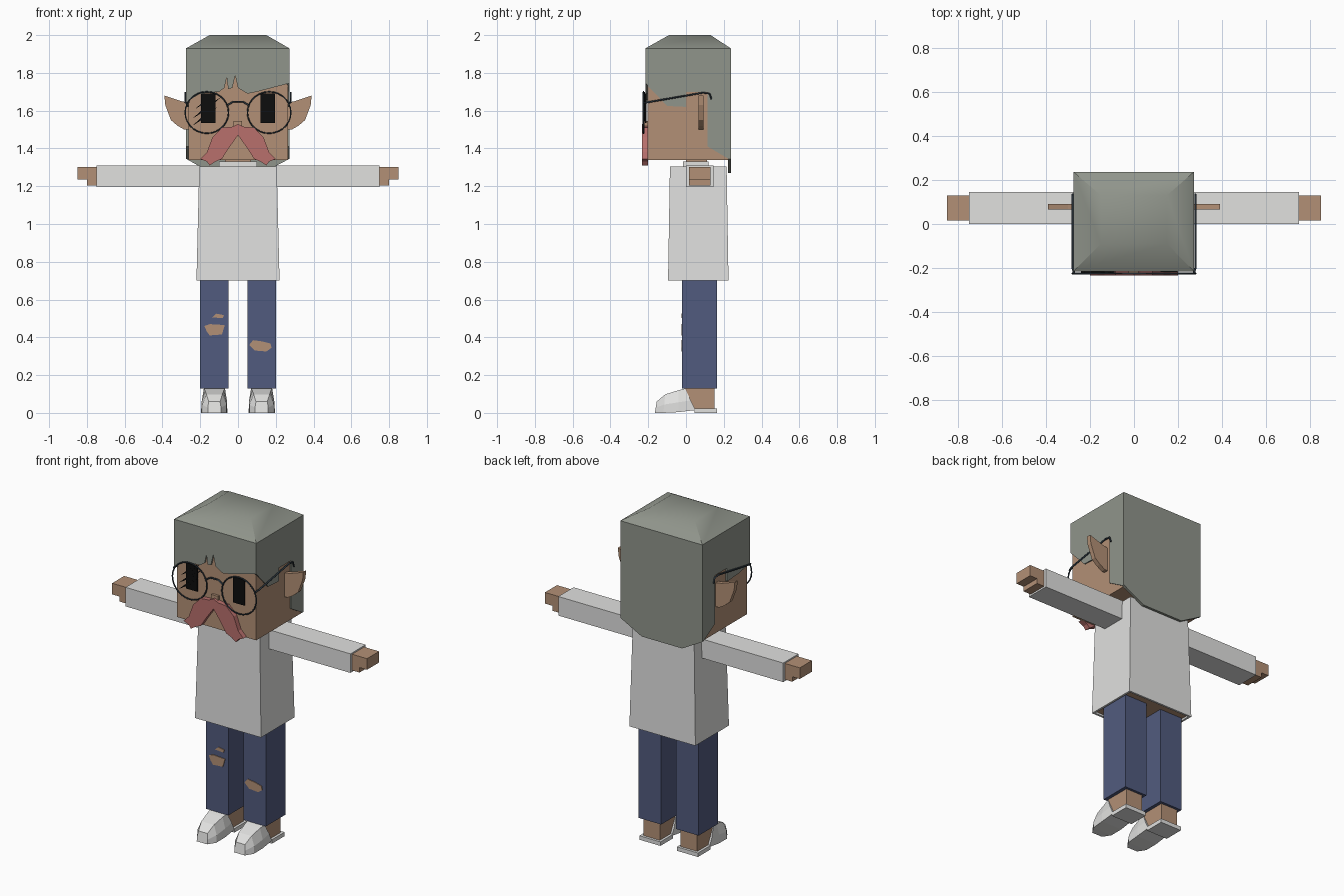
import bpy, bmesh, math
from mathutils import Vector

if "Cube" in bpy.data.objects:
    bpy.data.objects.remove(bpy.data.objects["Cube"])


def material(name, r, g, b):
    m = bpy.data.materials.new(name)
    m.use_nodes = True
    m.diffuse_color = (r, g, b, 1)
    bsdf = m.node_tree.nodes["Principled BSDF"]
    bsdf.inputs["Base Color"].default_value = (r, g, b, 1)
    bsdf.inputs["Roughness"].default_value = 0.8
    return m


SKIN = material("warm skin", 0.45, 0.28, 0.18)
HAIR = material("grey green hair", 0.28, 0.30, 0.26)
CLOTH = material("off white cloth", 0.75, 0.75, 0.74)
DENIM = material("blue denim", 0.083, 0.105, 0.21)
RED = material("dusty red", 0.48, 0.16, 0.15)
FRAME = material("dark steel", 0.03, 0.045, 0.06)
BLACK = material("black", 0.004, 0.004, 0.004)


def loft(name, rings, mat, cap_start=True, cap_end=True):
    """Bridge equal-length rings of points into a closed skin."""
    bm = bmesh.new()
    vs = [[bm.verts.new(p) for p in ring] for ring in rings]
    n = len(vs[0])
    for a, b in zip(vs, vs[1:]):
        for i in range(n):
            j = (i + 1) % n
            bm.faces.new((a[i], a[j], b[j], b[i]))
    if cap_start:
        bm.faces.new(vs[0][::-1])
    if cap_end:
        bm.faces.new(vs[-1])
    bmesh.ops.recalc_face_normals(bm, faces=bm.faces)
    me = bpy.data.meshes.new(name)
    bm.to_mesh(me)
    bm.free()
    me.materials.append(mat)
    ob = bpy.data.objects.new(name, me)
    bpy.context.collection.objects.link(ob)
    return ob


def rect(x0, x1, y0, y1, z):
    return [(x0, y0, z), (x1, y0, z), (x1, y1, z), (x0, y1, z)]


def box(name, x, y, z, mat):
    return loft(name, [rect(*x, *y, z[0]), rect(*x, *y, z[1])], mat)


def front_plate(name, pts, y0, y1, mat):
    """Outline in x and z, thick along y."""
    return loft(name, [[(x, y, z) for x, z in pts] for y in (y0, y1)], mat)


def side_plate(name, pts, x0, x1, mat):
    """Outline in y and z, thick along x."""
    return loft(name, [[(x, y, z) for y, z in pts] for x in (x0, x1)], mat)


def tube(name, pts, radius, mat, closed=False):
    cu = bpy.data.curves.new(name, 'CURVE')
    cu.dimensions = '3D'
    cu.bevel_depth = radius
    cu.bevel_resolution = 1
    cu.use_fill_caps = True
    sp = cu.splines.new('POLY')
    sp.points.add(len(pts) - 1)
    for p, co in zip(sp.points, pts):
        p.co = (*co, 1)
    sp.use_cyclic_u = closed
    cu.materials.append(mat)
    ob = bpy.data.objects.new(name, cu)
    bpy.context.collection.objects.link(ob)
    return ob


# Head and hair shell
box("head", (-0.262, 0.265), (-0.205, 0.225), (1.34, 1.92), SKIN)
cap = loft("hair_top", [rect(-0.275, 0.272, -0.215, 0.237, 1.90),
                        rect(-0.275, 0.272, -0.215, 0.237, 1.93),
                        rect(-0.15, 0.15, -0.09, 0.13, 2.0)], HAIR)
bpy.context.view_layer.objects.active = cap
cap.select_set(True)
bpy.ops.object.shade_smooth_by_angle(angle=math.radians(40))
cap.select_set(False)

fringe = [(-0.275, 1.93), (-0.275, 1.645), (-0.2, 1.69), (-0.1, 1.70), (-0.072, 1.72),
          (-0.06, 1.775), (-0.052, 1.715), (-0.03, 1.72), (-0.015, 1.785),
          (0, 1.72), (0.05, 1.69), (0.1, 1.70), (0.272, 1.745), (0.272, 1.93)]
front_plate("hair_fringe", fringe, -0.215, -0.2, HAIR)
front_plate("hair_back", [(-0.275, 1.93), (-0.275, 1.345), (-0.14, 1.27),
                          (0.13, 1.27), (0.272, 1.345), (0.272, 1.93)], 0.222, 0.237, HAIR)
for side, xs, z_front in (("right", (-0.275, -0.258), 1.645), ("left", (0.26, 0.272), 1.745)):
    side_plate("hair_" + side,
               [(-0.215, 1.93), (0.237, 1.93), (0.237, 1.345), (0.225, 1.345), (0.115, 1.41),
                (0.115, 1.70), (0, 1.70), (0, 1.62), (-0.1, 1.625), (-0.215, z_front)], *xs, HAIR)

# Face details
box("nose", (-0.025, 0.02), (-0.22, -0.2), (1.515, 1.545), SKIN)
half = [(0.03, 1.515), (0.085, 1.51), (0.135, 1.46), (0.165, 1.38), (0.2, 1.345),
        (0.165, 1.33), (0.15, 1.31), (0.12, 1.33), (0.085, 1.345), (0.05, 1.40)]
whole = ([(0, 1.53)] + half + [(0, 1.47)] + [(-x, z) for x, z in half[::-1]])
front_plate("moustache", whole, -0.234, -0.2, RED)

for name, s in (("right", -1), ("left", 1)):
    front_plate(name + "_eye", [(s * 0.12, 1.535), (s * 0.195, 1.535),
                                (s * 0.195, 1.69), (s * 0.12, 1.69)], -0.218, -0.21, BLACK)
    ear = [(0.25, 1.64), (0.30, 1.65), (0.39, 1.68), (0.385, 1.63), (0.355, 1.55),
           (0.32, 1.52), (0.285, 1.50), (0.25, 1.50)]
    front_plate(name + "_ear", [(s * x, z) for x, z in ear], 0.065, 0.092, SKIN)
    # Spectacle rim and temple
    ring = [(s * 0.165 + 0.115 * math.cos(a), -0.225, 1.59 + 0.11 * math.sin(a))
            for a in (math.tau * i / 28 for i in range(28))]
    tube(name + "_rim", ring, 0.004, FRAME, True)
    tube(name + "_temple", [(s * 0.272, -0.225, 1.64), (s * 0.279, -0.2, 1.645),
                            (s * 0.279, 0.09, 1.695), (s * 0.279, 0.125, 1.69),
                            (s * 0.279, 0.135, 1.66)], 0.005, FRAME)
tube("bridge", [(-0.055, -0.225, 1.63), (-0.025, -0.225, 1.648),
                (0.025, -0.225, 1.648), (0.055, -0.225, 1.63)], 0.005, FRAME)

# Slanted scratches over the right eye
for i, (x, z, r) in enumerate(((-0.165, 1.655, 0.075), (-0.165, 1.615, 0.095),
                               (-0.175, 1.57, 0.08))):
    d = Vector((0.8, 0.6)) * r
    n = Vector((-0.6, 0.8)) * 0.008
    c = Vector((x, z))
    front_plate(f"scratch_{i}", [tuple(p) for p in (c - d, c - n, c + d, c + n)],
                -0.222, -0.216, BLACK)

# Neck, collar, shirt and the torso seen from beneath
box("neck", (-0.07, 0.07), (0.0, 0.11), (1.29, 1.345), SKIN)
box("collar", (-0.10, 0.10), (-0.015, 0.12), (1.30, 1.33), CLOTH)
loft("shirt", [rect(-0.205, 0.205, -0.085, 0.215, 1.305),
               rect(-0.22, 0.22, -0.095, 0.225, 0.70),
               rect(-0.208, 0.208, -0.083, 0.213, 0.70),
               rect(-0.205, 0.205, -0.08, 0.21, 0.73)], CLOTH)
box("torso", (-0.206, 0.206), (-0.081, 0.211), (0.71, 0.74), SKIN)

for name, s in (("right", -1), ("left", 1)):
    def span(a, b):
        return tuple(sorted((s * a, s * b)))

    # Arm and stepped hand
    box(name + "_sleeve", span(0.2, 0.75), (0, 0.145), (1.195, 1.31), CLOTH)
    box(name + "_hand", span(0.74, 0.85), (0.015, 0.13), (1.235, 1.302), SKIN)
    box(name + "_fingers", span(0.74, 0.80), (0.015, 0.13), (1.205, 1.235), SKIN)

    # Leg, ankle and backless shoe
    cx = s * 0.125
    box(name + "_trouser_leg", span(0.05, 0.2), (-0.02, 0.165), (0.13, 0.73), DENIM)
    side_plate(name + "_ankle", [(-0.01, 0.14), (0.15, 0.14), (0.15, 0.02), (0.04, 0.02)],
               cx - 0.055, cx + 0.055, SKIN)
    # bottom y, top y, bottom half width, top half width, bottom z, top z
    sections = [(-0.165, -0.155, 0.035, 0.03, 0, 0.06), (-0.12, -0.11, 0.064, 0.042, 0, 0.098),
                (-0.04, -0.04, 0.068, 0.05, 0.004, 0.12), (0.05, -0.005, 0.066, 0.056, 0.015, 0.129)]
    loft(name + "_shoe", [[(cx - w, yb, zb), (cx + w, yb, zb), (cx + w, yb + 0.45 * (yt - yb),
                           zb + 0.45 * (zt - zb)), (cx + v, yt, zt), (cx - v, yt, zt),
                           (cx - w, yb + 0.45 * (yt - yb), zb + 0.45 * (zt - zb))]
                          for yb, yt, w, v, zb, zt in sections], CLOTH)
    box(name + "_heel", (cx - 0.07, cx + 0.07), (0.045, 0.165), (0, 0.024), CLOTH)

# Torn patches on the trousers
patches = {
    "right_knee_tear": [(-0.178, 0.46), (-0.165, 0.43), (-0.15, 0.41), (-0.085, 0.415),
                        (-0.07, 0.465), (-0.15, 0.47)],
    "right_small_tear": [(-0.138, 0.505), (-0.08, 0.502), (-0.075, 0.518), (-0.115, 0.525)],
    "left_knee_tear": [(0.06, 0.36), (0.09, 0.33), (0.15, 0.325), (0.178, 0.345),
                       (0.172, 0.367), (0.13, 0.378), (0.08, 0.385)],
}
for name, pts in patches.items():
    front_plate(name, pts, -0.024, -0.018, SKIN)
